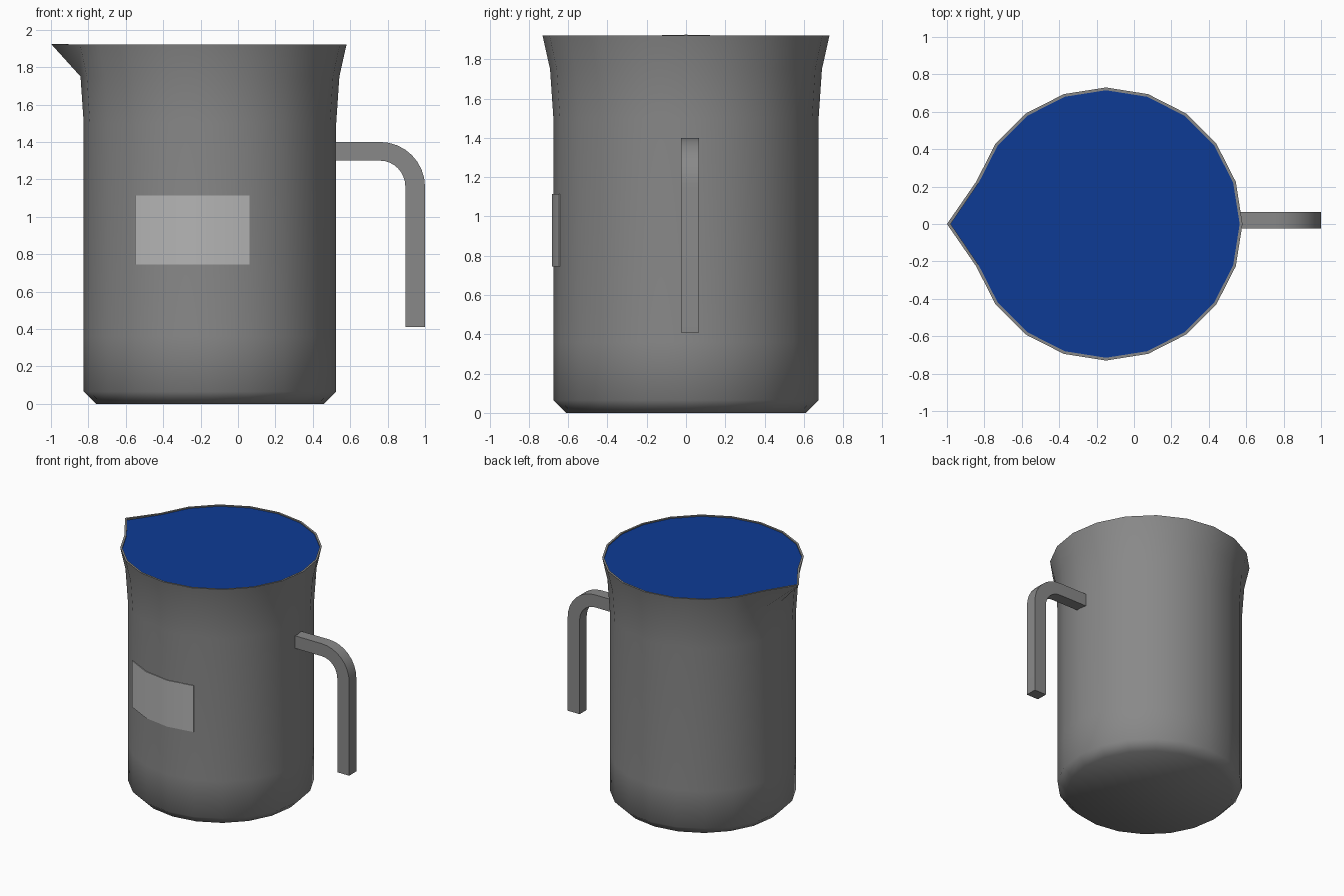
import bpy
import bmesh
from math import sin, cos, pi, radians

SIDES = 20
CENTRE_X = -0.15

cube = bpy.data.objects.get("Cube")
if cube:
    bpy.data.objects.remove(cube, do_unlink=True)


def material(name, colour):
    mat = bpy.data.materials.new(name)
    mat.use_nodes = True
    mat.diffuse_color = (*colour, 1)
    bsdf = next(n for n in mat.node_tree.nodes if n.type == 'BSDF_PRINCIPLED')
    bsdf.inputs["Base Color"].default_value = (*colour, 1)
    return mat


GREY = material("grey", (0.25, 0.25, 0.25))
PALE = material("pale grey", (0.46, 0.46, 0.46))
BLUE = material("blue", (0.004, 0.043, 0.30))


def finish(name, bm, mats, angle):
    bmesh.ops.recalc_face_normals(bm, faces=bm.faces)
    mesh = bpy.data.meshes.new(name)
    bm.to_mesh(mesh)
    bm.free()
    for mat in mats:
        mesh.materials.append(mat)
    obj = bpy.data.objects.new(name, mesh)
    bpy.context.collection.objects.link(obj)
    bpy.ops.object.select_all(action='DESELECT')
    obj.select_set(True)
    bpy.context.view_layer.objects.active = obj
    bpy.ops.object.shade_smooth_by_angle(angle=radians(angle))
    return obj


def ring(bm, radius, z, steps=range(SIDES)):
    return [bm.verts.new((CENTRE_X + radius * cos(2 * pi * i / SIDES),
                          radius * sin(2 * pi * i / SIDES), z)) for i in steps]


def bridge(bm, a, b, closed=True):
    n = len(a)
    for i in range(n if closed else n - 1):
        j = (i + 1) % n
        bm.faces.new((a[i], a[j], b[j], b[i]))


# Jug body: wall profile, thin rim and the shallow step down to the liquid
bm = bmesh.new()
profile = [(0.61, 0), (0.675, 0.065), (0.675, 0.36), (0.675, 1.5),
           (0.692, 1.75), (0.73, 1.92), (0.715, 1.92), (0.715, 1.912)]
rings = [ring(bm, r, z) for r, z in profile]
for lower, upper in zip(rings, rings[1:]):
    bridge(bm, lower, upper)
bm.faces.new(rings[0])

# Spout: pull one rim corner outwards
tip = SIDES // 2
for loop, x, z in zip(rings[5:], (-1, -0.98, -0.98), (1.925, 1.925, 1.912)):
    loop[tip].co.x = x
    loop[tip].co.z = z
liquid = bm.faces.new(rings[-1])
liquid.material_index = 1
finish("jug_body", bm, [GREY, BLUE], 80)

# Label: thin plate over three wall facets at the front
bm = bmesh.new()
steps = range(13, 17)
corners = [ring(bm, r, z, steps)
           for r, z in ((0.67, 0.745), (0.681, 0.745), (0.681, 1.115), (0.67, 1.115))]
for a, b in zip(corners, corners[1:] + corners[:1]):
    bridge(bm, a, b, closed=False)
for k in (0, -1):
    bm.faces.new([c[k] for c in corners])
finish("label", bm, [PALE], 30)

# Handle: square bar swept along an arm, a quarter bend and a straight grip
bm = bmesh.new()
ARC_X, ARC_Z, INNER, OUTER = 0.76, 1.16, 0.135, 0.24
pairs = [((0.5, 1.3), (0.5, 1.4))]
for i in range(9):
    a = pi / 2 * (1 - i / 8)
    pairs.append(((ARC_X + INNER * cos(a), ARC_Z + (INNER + 0.005) * sin(a)),
                  (ARC_X + OUTER * cos(a), ARC_Z + OUTER * sin(a))))
pairs.append(((ARC_X + INNER, 0.41), (ARC_X + OUTER, 0.41)))
sections = []
for (xi, zi), (xo, zo) in pairs:
    sections.append([bm.verts.new(p) for p in
                     ((xi, -0.025, zi), (xo, -0.025, zo),
                      (xo, 0.065, zo), (xi, 0.065, zi))])
for a, b in zip(sections, sections[1:]):
    bridge(bm, a, b)
bm.faces.new(sections[0])
bm.faces.new(sections[-1])
finish("handle", bm, [GREY], 30)
